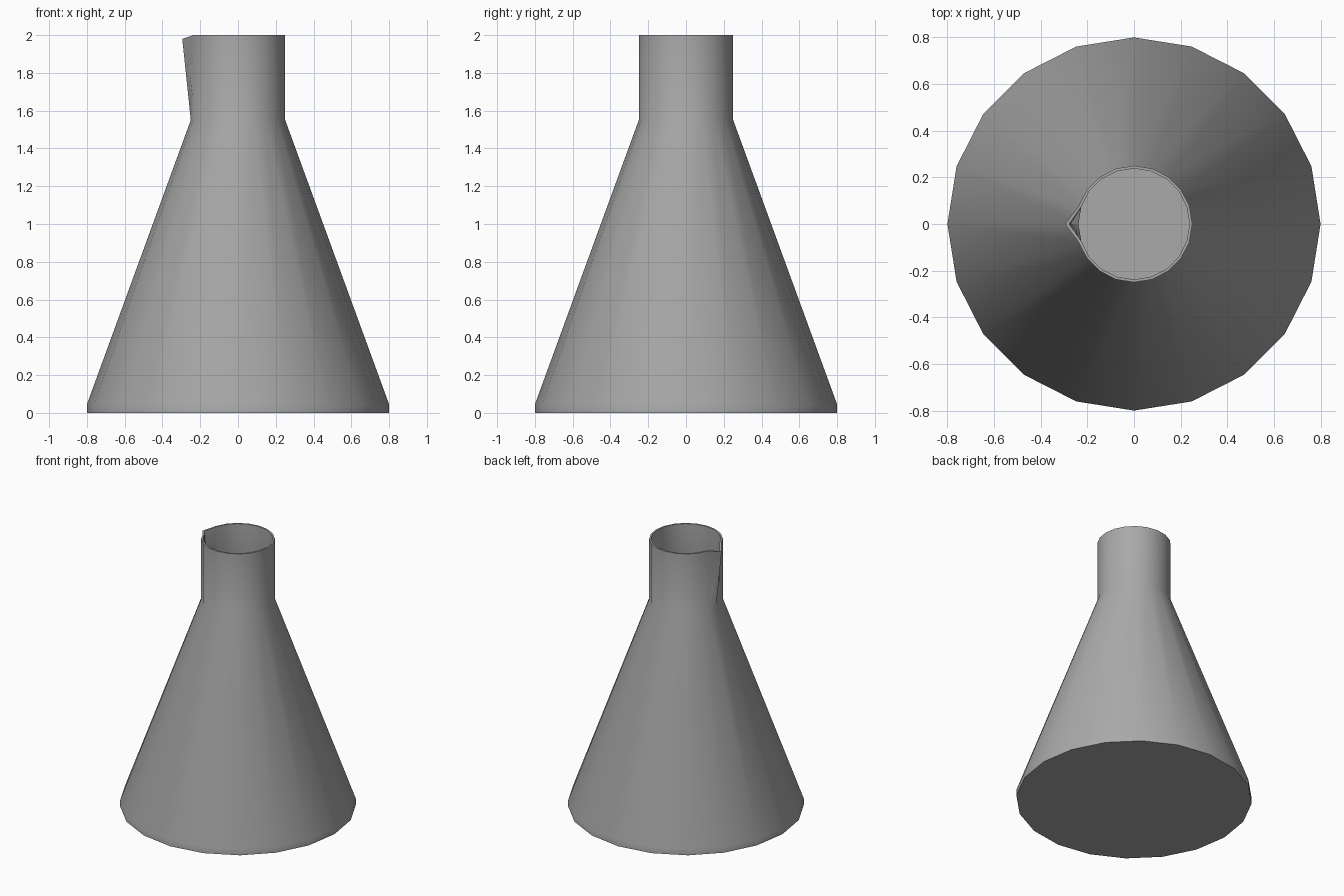
import bpy, bmesh, math

cube = bpy.data.objects.get("Cube")
if cube:
    bpy.data.objects.remove(cube, do_unlink=True)

SIDES = 20
WALL = 0.012

# Material
glass = bpy.data.materials.new("mid grey")
glass.use_nodes = True
color = (0.4, 0.4, 0.4, 1)
glass.diffuse_color = color
glass.node_tree.nodes["Principled BSDF"].inputs["Base Color"].default_value = color

# Outer wall from base to lip, then inner wall back down (radius, height)
outer = [(0.8, 0), (0.8, 0.045), (0.25, 1.55), (0.25, 2)]
inner = [(r - WALL, max(z, WALL)) for r, z in reversed(outer)]
inner[0] = (0.25 - WALL, 2)

bm = bmesh.new()


def ring(radius, z):
    steps = (2 * math.pi * i / SIDES for i in range(SIDES))
    return [bm.verts.new((radius * math.cos(a), radius * math.sin(a), z)) for a in steps]


rings = [ring(r, z) for r, z in outer + inner]
for low, high in zip(rings, rings[1:]):
    for i in range(SIDES):
        j = (i + 1) % SIDES
        bm.faces.new((low[i], low[j], high[j], high[i]))

# Underside and inner floor
bm.faces.new(rings[0][::-1])
bm.faces.new(rings[-1])

# Pouring spout: pull the lip outwards on the right side
lip = len(outer) - 1
for k, reach in ((lip, 0.295), (lip + 1, 0.278)):
    spout = rings[k][SIDES // 2]
    spout.co.x = -reach
    spout.co.z = 1.98

bmesh.ops.recalc_face_normals(bm, faces=bm.faces)
mesh = bpy.data.meshes.new("conical_flask")
bm.to_mesh(mesh)
bm.free()
mesh.materials.append(glass)

flask = bpy.data.objects.new("conical_flask", mesh)
bpy.context.collection.objects.link(flask)
bpy.context.view_layer.objects.active = flask
flask.select_set(True)
bpy.ops.object.shade_smooth_by_angle(angle=math.radians(30))
